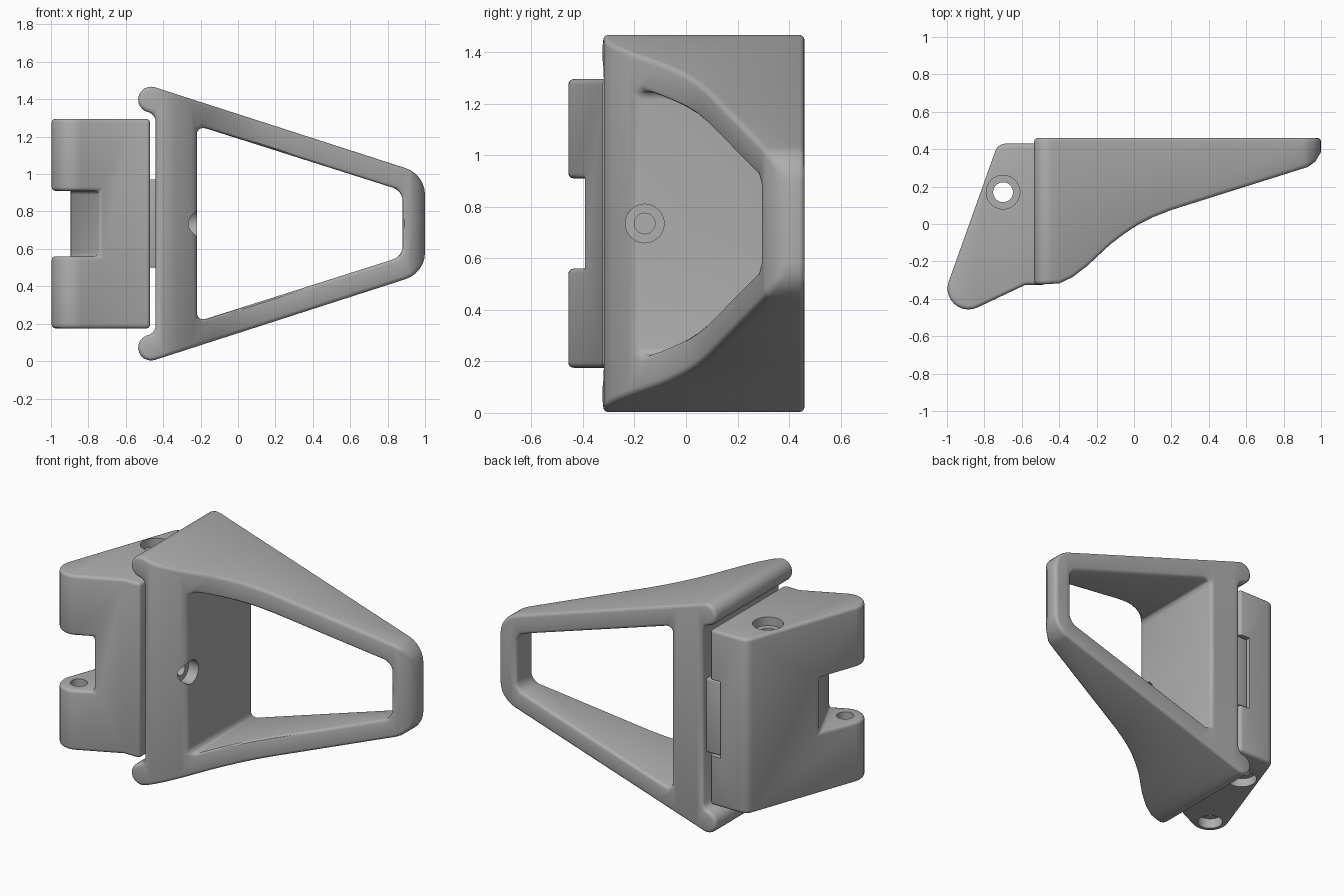
import bpy, bmesh
from math import sin, cos, radians
from mathutils import Matrix, Vector

cube = bpy.data.objects.get("Cube")
if cube:
    bpy.data.objects.remove(cube, do_unlink=True)

MID = 0.735      # height of the symmetry plane
BACK = 0.46      # rear face of the frame

grey = bpy.data.materials.new("plain grey")
grey.use_nodes = True
grey.diffuse_color = (0.42, 0.42, 0.42, 1)
grey.node_tree.nodes["Principled BSDF"].inputs["Base Color"].default_value = grey.diffuse_color


def arc(cx, cy, r, a0, a1, n):
    angles = [radians(a0 + (a1 - a0) * i / n) for i in range(n + 1)]
    return [(cx + r * cos(a), cy + r * sin(a)) for a in angles]


def finish(bm, name):
    bmesh.ops.recalc_face_normals(bm, faces=bm.faces[:])
    mesh = bpy.data.meshes.new(name)
    bm.to_mesh(mesh)
    bm.free()
    mesh.materials.append(grey)
    ob = bpy.data.objects.new(name, mesh)
    bpy.context.collection.objects.link(ob)
    return ob


def prism(name, pts, z0, z1):
    bm = bmesh.new()
    face = bm.faces.new([bm.verts.new((x, y, z0)) for x, y in pts])
    ext = bmesh.ops.extrude_face_region(bm, geom=[face], use_keep_orig=True)
    for v in ext["geom"]:
        if isinstance(v, bmesh.types.BMVert):
            v.co.z = z1
    return finish(bm, name)


def box(name, x0, x1, y0, y1, half):
    return prism(name, [(x0, y0), (x1, y0), (x1, y1), (x0, y1)], MID - half, MID + half)


def rod(name, start, end, r):
    a, b = Vector(start), Vector(end)
    turn = (b - a).to_track_quat('Z', 'Y').to_matrix().to_4x4()
    bm = bmesh.new()
    bmesh.ops.create_cone(bm, cap_ends=True, segments=40, radius1=r, radius2=r,
                          depth=(b - a).length, matrix=Matrix.Translation((a + b) / 2) @ turn)
    return finish(bm, name)


def cut(ob, cutter):
    cutter.hide_render = True
    mod = ob.modifiers.new("cut", 'BOOLEAN')
    mod.operation, mod.solver, mod.object = 'DIFFERENCE', 'EXACT', cutter


def bevel(ob, width):
    mod = ob.modifiers.new("round", 'BEVEL')
    mod.width, mod.segments = width, 3
    mod.limit_method, mod.angle_limit = 'ANGLE', radians(35)
    mod.use_clamp_overlap = False


def bake(ob):
    cutters = [m.object for m in ob.modifiers if m.type == 'BOOLEAN']
    bpy.ops.object.select_all(action='DESELECT')
    bpy.context.view_layer.objects.active = ob
    ob.select_set(True)
    bpy.ops.object.convert(target='MESH')
    bpy.ops.object.shade_smooth_by_angle(angle=radians(32))
    for c in cutters:
        bpy.data.objects.remove(c, do_unlink=True)


# Frame: upper half of the ring outline, with a curved front, mirrored down
curve = [(-0.54, -0.325), (-0.40, -0.318), (-0.33, -0.285), (-0.25, -0.224), (-0.13, -0.112),
         (-0.06, -0.058), (0.02, -0.005), (0.10, 0.036), (0.20, 0.075), (0.93, 0.305),
         (0.97, 0.335), (1.0, 0.385)]


def front(x):
    for (xa, ya), (xb, yb) in zip(curve, curve[1:]):
        if x <= xb:
            return ya + (yb - ya) * (x - xa) / (xb - xa)
    return curve[-1][1]


half = [(-0.44, 0), (-0.44, 0.555), (-0.455, 0.588)]
half += arc(-0.465, 0.663, 0.069, 245, 72, 10)
half += arc(0.85, 0.154, 0.15, 72, 0, 6)
half += [(1.0, 0), (0.88, 0), (0.88, 0.145), (0.85, 0.185), (-0.19, 0.515), (-0.22, 0.50), (-0.22, 0)]

bm = bmesh.new()
bm.faces.new([bm.verts.new((x, 0, z)) for x, z in half])
for x, _ in curve[1:-1]:
    bmesh.ops.bisect_plane(bm, geom=bm.verts[:] + bm.edges[:] + bm.faces[:], dist=0.002,
                           plane_co=(x, 0, 0), plane_no=(1, 0, 0))
front_verts = bm.verts[:]
ext = bmesh.ops.extrude_face_region(bm, geom=bm.faces[:], use_keep_orig=True)
for v in ext["geom"]:
    if isinstance(v, bmesh.types.BMVert):
        v.co.y = BACK
for v in front_verts:
    v.co.y = front(v.co.x)
bmesh.ops.recalc_face_normals(bm, faces=bm.faces[:])
seam = [f for f in bm.faces if all(abs(v.co.z) < 0.0001 for v in f.verts)]
bmesh.ops.delete(bm, geom=seam, context='FACES')
frame = finish(bm, "frame")
frame.location.z = MID
mirror = frame.modifiers.new("mirror", 'MIRROR')
mirror.use_axis = (False, False, True)
bevel(frame, 0.02)

# Screw hole with counterbore in the frame wall
bpy.context.view_layer.update()
cut(frame, rod("counterbore", (-0.29, -0.16, MID), (0.0, -0.16, MID), 0.075))
cut(frame, rod("screw_hole", (-0.40, -0.16, MID), (-0.2, -0.16, MID), 0.04))
bake(frame)

# Hinge block with a notch between its two arms
profile = [(-0.47, 0.43)] + arc(-0.685, 0.37, 0.06, 90, 160, 5)
profile += arc(-0.885, -0.345, 0.112, 160, 295, 10) + [(-0.58, -0.325), (-0.47, -0.325)]
block = prism("hinge_block", profile, 0.175, 1.295)
notch = [(-0.95, 0.058), (-0.69, -0.503), (-1.2, -0.503), (-1.2, 0.058)]
cut(block, prism("notch", notch, 0.56, 0.91))
bevel(block, 0.02)

# Through hole with a counterbore at each end
px, py = -0.70, 0.17
cut(block, rod("pivot_hole", (px, py, -0.1), (px, py, 1.6), 0.053))
cut(block, rod("pivot_bore_top", (px, py, 1.24), (px, py, 1.6), 0.09))
cut(block, rod("pivot_bore_bottom", (px, py, -0.1), (px, py, 0.23), 0.09))

# Pin hole through the lower arm, blind in the upper arm
tx, ty = -0.885, -0.345
cut(block, rod("pin_hole", (tx, ty, -0.1), (tx, ty, 1.1), 0.05))
cut(block, rod("pin_bore", (tx, ty, -0.1), (tx, ty, 0.24), 0.075))

# Tongue joining the block to the frame
cut(block, box("slot", -0.545, -0.40, -0.1, 0.6, 0.245))
bake(block)
tongue = box("tongue", -0.535, -0.43, -0.11, 0.42, 0.235)
bevel(tongue, 0.008)
bake(tongue)
